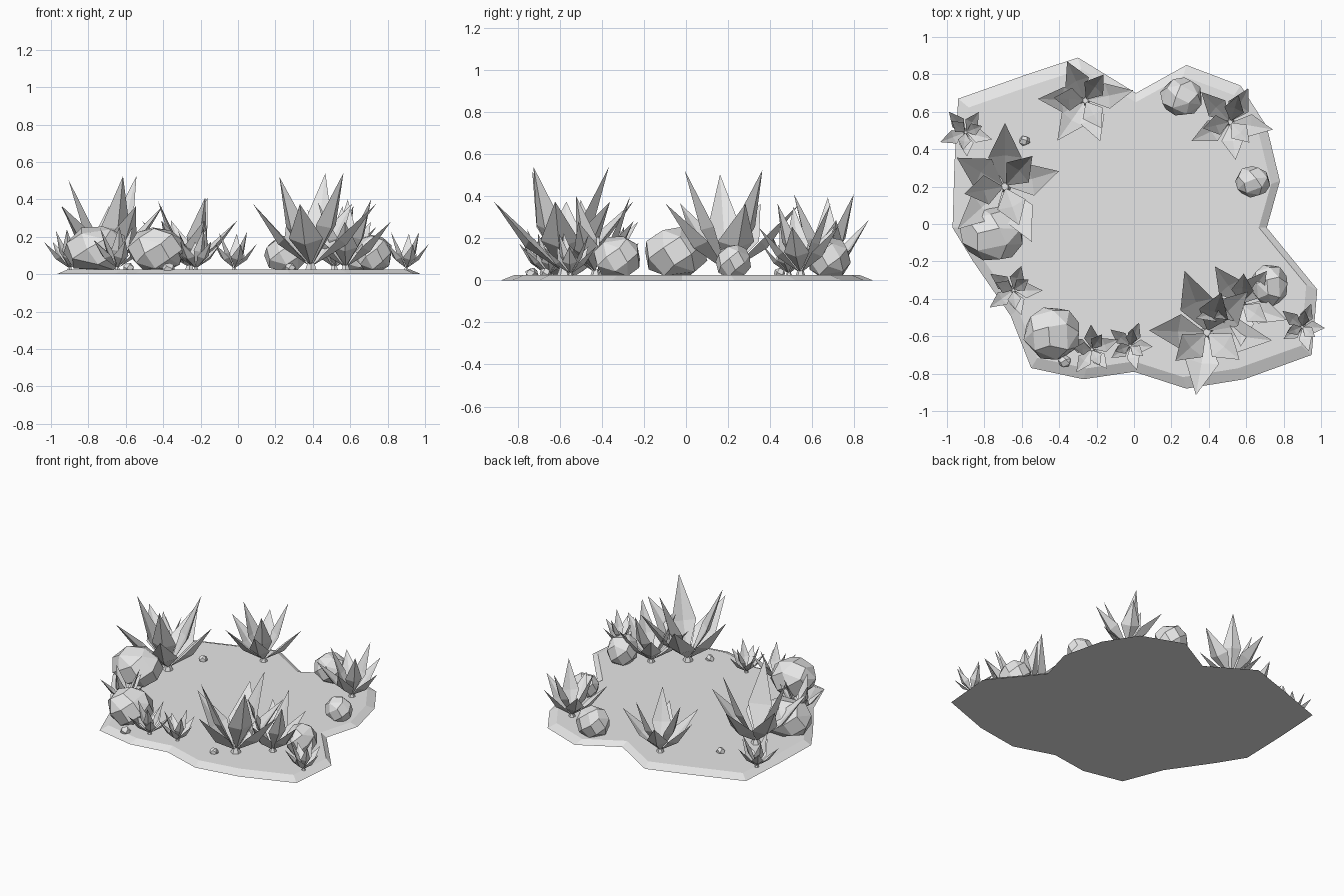
import bpy, bmesh
from math import sin, cos, pi, sqrt, radians
from mathutils import Vector
import random

random.seed(4)
cube = bpy.data.objects.get("Cube")
if cube:
    bpy.data.objects.remove(cube, do_unlink=True)

stone_grey = bpy.data.materials.new("stone_grey")
stone_grey.use_nodes = True
stone_grey.diffuse_color = (0.8, 0.8, 0.8, 1)
for node in stone_grey.node_tree.nodes:
    if node.type == 'BSDF_PRINCIPLED':
        node.inputs["Base Color"].default_value = (0.8, 0.8, 0.8, 1)

GROUND = 0.025


def finish(name, bm):
    """Turn a bmesh into a flat-shaded object."""
    bmesh.ops.recalc_face_normals(bm, faces=bm.faces)
    mesh = bpy.data.meshes.new(name)
    bm.to_mesh(mesh)
    bm.free()
    mesh.materials.append(stone_grey)
    obj = bpy.data.objects.new(name, mesh)
    bpy.context.collection.objects.link(obj)
    return obj


def ground_slab(outline):
    """Irregular plate whose rim slopes inward to the top."""
    bm = bmesh.new()
    low = [bm.verts.new((x, y, 0)) for x, y in outline]
    high = [bm.verts.new((x * 0.94, y * 0.93, GROUND)) for x, y in outline]
    bm.faces.new(low[::-1])
    bm.faces.new(high)
    for i in range(len(low)):
        j = (i + 1) % len(low)
        bm.faces.new((low[i], low[j], high[j], high[i]))
    finish("ground_slab", bm)


def add_leaf(bm, centre, azimuth, reach, height, width):
    """Folded pointed blade, narrow at the foot and widest below the middle."""
    out = Vector((cos(azimuth), sin(azimuth), 0))
    side = Vector((-sin(azimuth), cos(azimuth), 0))
    root = centre + out * width * 0.1
    tip = centre + out * reach + Vector((0, 0, height))
    axis = (tip - root).normalized()
    back = side.cross(axis).normalized()
    if back.dot(out) < 0:
        back = -back
    mid = root.lerp(tip, 0.44)
    ring = [mid + side * width, mid + back * width * 0.5,
            mid - side * width, mid + back * width * 0.2]
    ring = [bm.verts.new(p) for p in ring]
    root, tip = bm.verts.new(root), bm.verts.new(tip)
    for i in range(4):
        a, b = ring[i], ring[(i + 1) % 4]
        bm.faces.new((a, b, tip))
        bm.faces.new((b, a, root))


def plant(name, x, y, size, outer, inner):
    """Rosette of low outer blades, steep inner blades and a small root knob."""
    bm = bmesh.new()
    centre = Vector((x, y, GROUND + 0.02 * size))
    for i, angle in enumerate(outer):
        reach = (0.34, 0.30, 0.33)[i % 3] * size
        add_leaf(bm, centre, radians(angle), reach, 0.32 * size, 0.09 * size)
    for i, angle in enumerate(inner):
        add_leaf(bm, centre, radians(angle), 0.22 * size,
                 (0.48 - 0.02 * (i % 2)) * size, 0.08 * size)
    knob = bmesh.ops.create_cone(bm, cap_ends=True, segments=6,
                                 radius1=0.035 * size, radius2=0.02 * size,
                                 depth=0.04 * size)
    bmesh.ops.translate(bm, verts=knob["verts"],
                        vec=(x, y, GROUND + 0.015 * size))
    finish(name, bm)


def rock(name, x, y, rx, ry, top, count=26):
    """Faceted boulder: hull of evenly spread points, flattened underneath."""
    bm = bmesh.new()
    spin = random.uniform(0, pi)
    half = (top - 0.005) / 2
    for i in range(count):
        z = 1 - (2 * i + 1) / count
        r = sqrt(1 - z * z)
        a = i * pi * (3 - sqrt(5)) + spin
        k = random.uniform(1.0, 1.07)
        bm.verts.new((x + rx * r * k * cos(a), y + ry * r * k * sin(a),
                      0.005 + half + half * max(-0.85, min(1, z * 1.08))))
    hull = bmesh.ops.convex_hull(bm, input=bm.verts)
    loose = [v for v in bm.verts if not v.link_faces]
    bmesh.ops.delete(bm, geom=loose, context='VERTS')
    bmesh.ops.dissolve_limit(bm, angle_limit=radians(17),
                             verts=bm.verts, edges=bm.edges)
    finish(name, bm)


def fan(start, count):
    return [start + 360 * i / count for i in range(count)]


ground_slab([
    (-.94, .67), (-.96, .32), (-.97, -.02), (-.86, -.2), (-.66, -.49),
    (-.55, -.77), (-.27, -.83), (0, -.79), (.28, -.88), (.59, -.83),
    (.95, -.7), (.98, -.35), (.71, -.02), (.78, .23), (.71, .52),
    (.57, .74), (.28, .85), (.01, .7), (-.3, .89), (-.6, .79)])

# Large rosettes
plant("front_large_plant", .39, -.58, 1.03, [110, 178, 260, 353, 45], [70, 222, 320])
plant("right_large_plant", -.69, .2, 1, [90, 149, 296, 222, 16], [48, 190, 290])
plant("back_plant", -.26, .66, .77, [12, 115, 178, 235, 290], [55, 175, 300])
plant("front_second_plant", .575, -.43, .75, fan(341, 5), fan(86, 3))
plant("back_left_plant", .515, .545, .68, fan(350, 5), fan(73, 3))

# Small sprouts
sprouts = [(-.9, .49, .43, 345), (-.645, -.355, .46, 0), (-.225, -.67, .44, 20),
           (-.02, -.65, .4, 285), (.9, -.55, .4, 285)]
for n, (x, y, size, start) in enumerate(sprouts):
    plant(f"sprout_{n + 1}", x, y, size, fan(start, 5), fan(start + 36, 3))

# Boulders and pebbles
rock("right_boulder", -.755, -.05, .172, .15, .255)
rock("front_boulder", -.435, -.585, .152, .142, .25)
rock("back_boulder", .255, .68, .112, .105, .205)
rock("left_boulder", .635, .225, .095, .083, .17)
rock("front_left_boulder", .725, -.325, .1, .112, .21)
for n, (x, y, r) in enumerate([(-.585, .445, .03), (-.37, -.735, .035), (.28, -.67, .03)]):
    rock(f"pebble_{n + 1}", x, y, r, r * .9, .06, 14)
